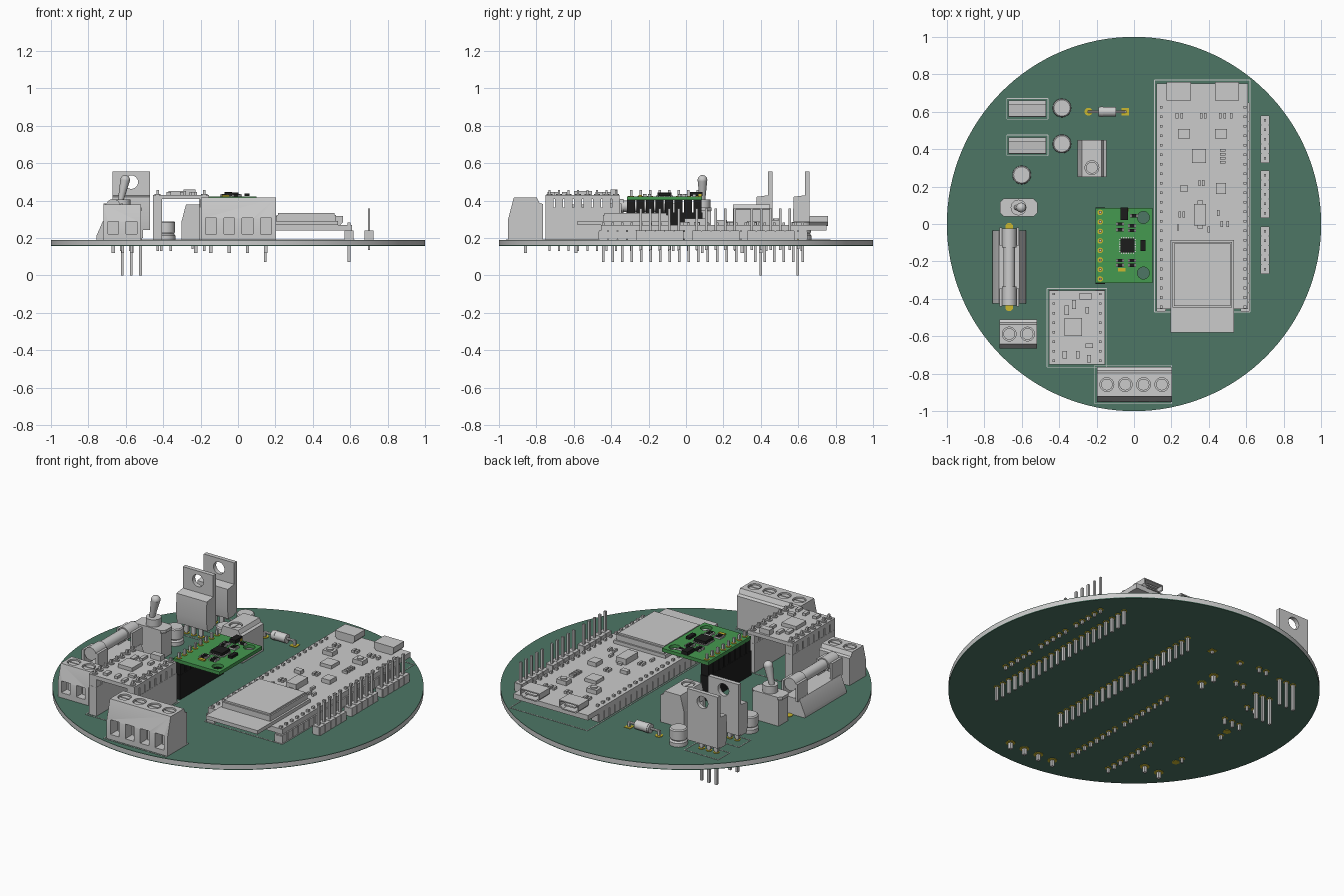
import bpy, bmesh, math
from mathutils import Matrix, Vector


def mat(name, r, g, b):
    m = bpy.data.materials.new(name)
    m.diffuse_color = (r, g, b, 1)
    return m


MASK = mat("solder_mask", 0.075, 0.18, 0.13)
GREEN = mat("bright_green", 0.06, 0.32, 0.08)
BLACK = mat("black_plastic", 0.012, 0.012, 0.012)
GOLD = mat("gold", 0.6, 0.48, 0.03)
TOP, PITCH = 0.19, 0.0508


class Part:
    """Collects simple solids in one mesh."""
    def __init__(self):
        self.bm = bmesh.new()

    def box(self, x0, x1, y0, y1, z0, z1):
        m = Matrix.Translation(((x0 + x1) / 2, (y0 + y1) / 2, (z0 + z1) / 2))
        bmesh.ops.create_cube(self.bm, size=1, matrix=m @ Matrix.Diagonal((x1 - x0, y1 - y0, z1 - z0, 1)))

    def block(self, x, y, w, d, z0, z1):
        self.box(x - w / 2, x + w / 2, y - d / 2, y + d / 2, z0, z1)

    def rod(self, p, q, r, r2=None, n=24):
        p, q = Vector(p), Vector(q)
        m = Matrix.Translation((p + q) / 2) @ (q - p).to_track_quat('Z', 'Y').to_matrix().to_4x4()
        bmesh.ops.create_cone(self.bm, cap_ends=True, segments=n, radius1=r,
                              radius2=r if r2 is None else r2, depth=(q - p).length, matrix=m)

    def cyl(self, x, y, z0, z1, r, r2=None, n=24):
        self.rod((x, y, z0), (x, y, z1), r, r2, n)

    def prism(self, pts, a, b, place):
        lo, hi = [[self.bm.verts.new(place(u, v, t)) for u, v in pts] for t in (a, b)]
        n = len(pts)
        self.bm.faces.new(lo)
        self.bm.faces.new(hi[::-1])
        for i in range(n):
            self.bm.faces.new((lo[i], hi[i], hi[(i + 1) % n], lo[(i + 1) % n]))

    def done(self, name, material=None, m=None):
        if m:
            self.bm.transform(m)
        bmesh.ops.recalc_face_normals(self.bm, faces=self.bm.faces)
        me = bpy.data.meshes.new(name)
        self.bm.to_mesh(me)
        self.bm.free()
        ob = bpy.data.objects.new(name, me)
        bpy.context.collection.objects.link(ob)
        if material:
            me.materials.append(material)
        return ob


def cut(ob, cutter):
    cutter.hide_render = True
    mod = ob.modifiers.new("cut", 'BOOLEAN')
    mod.operation, mod.solver, mod.object = 'DIFFERENCE', 'EXACT', cutter
    bpy.context.view_layer.objects.active = ob
    bpy.ops.object.modifier_apply(modifier="cut")
    bpy.data.objects.remove(cutter)


pads = Part()


def pin(part, x, y, z0, z1, w=0.013):
    part.block(x, y, w, w, z0, z1)
    pads.cyl(x, y, 0.156, 0.193, 0.017, n=16)


# Round board: grey core with green faces
p = Part(); p.cyl(0, 0, 0.163, 0.187, 1, n=128); p.done("board_core")
p = Part()
p.cyl(0, 0, 0.158, 0.163, 1, n=128)
p.cyl(0, 0, 0.187, TOP, 1, n=128)
p.done("board_mask", MASK)

# Printed outlines on the board
p = Part()
for x0, x1, y0, y1 in ((0.11, 0.62, -0.47, 0.77), (-0.68, -0.46, 0.365, 0.475), (-0.68, -0.46, 0.56, 0.67),
                       (-0.465, -0.145, -0.765, -0.345), (-0.21, 0.2, -0.96, -0.755)):
    for x in (x0, x1):
        p.box(x - 0.002, x + 0.002, y0, y1, TOP, 0.192)
    for y in (y0, y1):
        p.box(x0, x1, y - 0.002, y + 0.002, TOP, 0.192)
p.done("board_outlines")

# Two upright regulators with drilled tabs
for i, y in enumerate((0.4, 0.597)):
    p = Part()
    p.box(-0.67, -0.47, y + 0.038, y + 0.063, 0.25, 0.555)
    c = Part(); c.rod((-0.57, y, 0.498), (-0.57, y + 0.1, 0.498), 0.036)
    cut(p.done(f"regulator_tab_{i}"), c.done("tab_cutter"))
    p = Part()
    body = [(y + 0.04, 0.242), (y - 0.015, 0.242), (y - 0.025, 0.3), (y - 0.022, 0.42), (y + 0.04, 0.428)]
    p.prism(body, -0.67, -0.47, lambda u, v, t: (t, u, v))
    for k in (-1, 0, 1):
        x = -0.57 + k * PITCH * 0.95
        pin(p, x, y, 0.0, 0.25, 0.015)
        p.block(x, y, 0.026, 0.015, 0.2, 0.25)
    p.done(f"regulator_body_{i}")

# Can capacitors
for i, (x, y) in enumerate(((-0.385, 0.62), (-0.385, 0.428), (-0.6, 0.262))):
    p = Part()
    for z0, z1, a, b in ((0.19, 0.212, 0.05, 0.05), (0.212, 0.222, 0.05, 0.043),
                         (0.222, 0.232, 0.043, 0.049), (0.232, 0.282, 0.049, 0.049), (0.282, 0.288, 0.049, 0.043)):
        p.cyl(x, y, z0, z1, a, b, 32)
    for s in (-0.025, 0.025):
        pin(p, x + s, y, 0.13, 0.2)
    p.done(f"capacitor_{i}")

# Axial diode
p = Part()
p.rod((-0.19, 0.6, 0.218), (-0.095, 0.6, 0.218), 0.026)
p.rod((-0.18, 0.6, 0.218), (-0.165, 0.6, 0.218), 0.028)
p.rod((-0.245, 0.6, 0.218), (-0.045, 0.6, 0.218), 0.007, n=12)
for x in (-0.243, -0.047):
    pin(p, x, 0.6, 0.14, 0.222)
pads.block(-0.047, 0.6, 0.04, 0.04, 0.156, 0.193)
pads.cyl(-0.243, 0.6, 0.156, 0.193, 0.021)
p.done("diode")

# Toggle switch
p = Part()
oct_ = [(-0.1, -0.028), (-0.08, -0.048), (0.08, -0.048), (0.1, -0.028), (0.1, 0.028), (0.08, 0.048), (-0.08, 0.048), (-0.1, 0.028)]
p.prism(oct_, 0.345, 0.362, lambda u, v, t: (-0.617 + u, 0.088 + v, t))
p.block(-0.617, 0.088, 0.17, 0.09, TOP, 0.35)
p.cyl(-0.617, 0.088, 0.36, 0.405, 0.042)
for x in (-0.668, -0.617, -0.566):
    pin(p, x, 0.088, 0.12, 0.2)
p.rod((-0.627, 0.088, 0.4), (-0.603, 0.088, 0.51), 0.015, 0.026)
bmesh.ops.create_uvsphere(p.bm, u_segments=24, v_segments=12, radius=0.026, matrix=Matrix.Translation((-0.603, 0.088, 0.51)))
p.done("toggle_switch")

# Fuse holder and fuse
p = Part()
prof = [(-0.09, 0), (0.09, 0), (0.09, 0.02), (0.055, 0.1), (-0.055, 0.1), (-0.09, 0.02)]
p.prism(prof, -0.425, -0.035, lambda u, v, t: (-0.667 + u, t, TOP + v))
for y0, y1 in ((-0.44, -0.345), (-0.115, -0.02)):
    for s in (-1, 1):
        p.block(-0.667 + s * 0.046, (y0 + y1) / 2, 0.014, y1 - y0, 0.28, 0.385)
        pin(p, -0.667, (y0 + y1) / 2, 0.13, 0.2)
        pads.cyl(-0.667, -0.23 + s * 0.215, 0.156, 0.193, 0.021)
p.done("fuse_holder")
p = Part()
p.rod((-0.667, -0.43, 0.37), (-0.667, -0.03, 0.37), 0.031)
p.rod((-0.667, -0.435, 0.37), (-0.667, -0.335, 0.37), 0.038)
p.rod((-0.667, -0.125, 0.37), (-0.667, -0.025, 0.37), 0.038)
p.done("fuse")


# Screw terminals: front faces local -y
def terminal(name, x, y, n, depth, h, angle):
    m = Matrix.Translation((x, y, TOP)) @ Matrix.Rotation(angle, 4, 'Z')
    d, w = depth / 2, n * 0.05
    p, c, s = Part(), Part(), Part()
    prof = [(-d, 0), (-d, h * 0.5), (-d * 0.68, h), (d * 0.66, h), (d * 0.8, h * 0.88), (d, h * 0.85), (d, 0)]
    p.prism(prof, -w, w, lambda u, v, t: (t, u, v))
    for k in range(n):
        u = (k - (n - 1) / 2) * 0.098
        c.box(u - 0.029, u + 0.029, -d - 0.02, -d * 0.3, 0.03, h * 0.52)
        c.cyl(u, 0, h - 0.02, h + 0.05, 0.037)
        s.cyl(u, 0, h - 0.025, h - 0.006, 0.031)
        s.block(u, 0, 0.055, 0.008, h - 0.01, h - 0.003)
        s.block(u, -d * 0.32, 0.04, 0.01, 0.03, h * 0.45)
        q = m @ Vector((u, 0, 0))
        s.block(u, 0, 0.018, 0.018, -0.07, 0.01)
        pads.cyl(q.x, q.y, 0.156, 0.193, 0.026)
    cut(p.done(name, m=m), c.done("terminal_cutter", m=m))
    s.done(name + "_screws", m=m)


terminal("power_terminal", -0.618, -0.588, 2, 0.155, 0.19, 0)
terminal("side_terminal", -0.225, 0.35, 2, 0.155, 0.19, -math.pi / 2)
terminal("wide_terminal", 0.002, -0.858, 4, 0.185, 0.225, 0)

# Raised driver module on two sockets
p = Part()
for x in (-0.43, -0.18):
    p.box(x - 0.025, x + 0.025, -0.752, -0.352, TOP, 0.362)
    for k in range(8):
        y = -0.552 + (k - 3.5) * PITCH
        p.block(x, y, 0.048, 0.042, 0.362, 0.41)
        pin(p, x, y, 0.13, 0.455)
        p.cyl(x, y, 0.425, 0.436, 0.017, n=12)
p.done("driver_headers")
p = Part()
p.box(-0.455, -0.155, -0.752, -0.355, 0.408, 0.43)
for x, y, w, d, h in ((-0.325, -0.55, 0.095, 0.095, 0.022), (-0.26, -0.385, 0.065, 0.035, 0.03),
                      (-0.24, -0.65, 0.04, 0.025, 0.015), (-0.36, -0.46, 0.025, 0.05, 0.015),
                      (-0.32, -0.43, 0.02, 0.05, 0.015), (-0.25, -0.46, 0.02, 0.035, 0.015),
                      (-0.37, -0.7, 0.025, 0.04, 0.015), (-0.3, -0.7, 0.02, 0.04, 0.015), (-0.24, -0.72, 0.02, 0.04, 0.015)):
    p.block(x, y, w, d, 0.43, 0.43 + h)
p.done("driver_board")

# Green sensor module on a black header
p, q = Part(), Part()
p.box(-0.206, -0.156, -0.32, 0.088, TOP, 0.335)
for k in range(8):
    y = -0.116 + (k - 3.5) * PITCH
    p.block(-0.181, y, 0.048, 0.043, 0.335, 0.405)
    pin(q, -0.181, y, 0.13, 0.455)
p.done("sensor_header", BLACK)
q.done("sensor_pins")
p, c = Part(), Part()
p.box(-0.206, 0.1, -0.315, 0.085, 0.402, 0.422)
for y in (0.035, -0.262):
    c.cyl(0.05, y, 0.38, 0.45, 0.032)
cut(p.done("sensor_board", GREEN), c.done("hole_cutter"))
chips, small, gold = Part(), Part(), Part()
chips.block(-0.035, -0.115, 0.075, 0.075, 0.424, 0.444)
chips.block(0.048, -0.115, 0.025, 0.06, 0.424, 0.438)
chips.block(-0.052, 0.055, 0.038, 0.065, 0.424, 0.445)
for k in range(6):
    t = (k - 2.5) * 0.013
    small.block(-0.035, -0.115 + t, 0.092, 0.006, 0.422, 0.428)
    small.block(-0.035 + t, -0.115, 0.006, 0.092, 0.422, 0.428)
for x, y in ((-0.075, 0), (-0.075, -0.03), (-0.01, -0.01), (-0.01, -0.035), (-0.075, -0.195), (-0.075, -0.22), (-0.01, -0.195), (-0.01, -0.22), (0.0, 0.045)):
    chips.block(x, y, 0.026, 0.018, 0.422, 0.434)
    small.block(x, y, 0.042, 0.018, 0.422, 0.432)
gold.block(-0.065, -0.245, 0.04, 0.018, 0.422, 0.43)
gold.block(-0.05, 0.085 - 0.01, 0.04, 0.016, 0.422, 0.434)
for k in range(8):
    gold.cyl(-0.181, -0.116 + (k - 3.5) * PITCH, 0.4, 0.425, 0.015, n=16)
chips.done("sensor_chips", BLACK); small.done("sensor_leads"); gold.done("sensor_contacts", GOLD)

# Large controller board with two pin rows
p = Part()
for x in (0.145, 0.593):
    for k in range(22):
        y = 0.09 + (k - 10.5) * PITCH
        p.block(x, y, 0.05, 0.045, TOP, 0.24)
        p.block(x, y, 0.042, PITCH, 0.195, 0.235)
        pin(p, x, y, 0.072, 0.283, 0.014)
p.done("controller_headers")
p = Part()
p.box(0.12, 0.61, -0.455, 0.75, 0.24, 0.27)
for x in (0.267, 0.465):
    p.block(x, 0.483, 0.065, 0.05, 0.27, 0.295)
    p.cyl(x, 0.483, 0.295, 0.303, 0.018)
for x, y, w, d, h in ((0.348, 0.364, 0.075, 0.075, 0.02), (0.465, 0.19, 0.055, 0.06, 0.025),
                      (0.353, 0.05, 0.065, 0.115, 0.035), (0.353, 0.05, 0.03, 0.15, 0.01), (0.267, 0.19, 0.045, 0.03, 0.02)):
    p.block(x, y, w, d, 0.27, 0.27 + h)
for x in (0.23, 0.255, 0.36, 0.38, 0.46, 0.485, 0.52):
    p.block(x, 0.578, 0.014, 0.028, 0.27, 0.285)
for k in range(4):
    p.block(0.475, 0.395 - k * 0.022, 0.03, 0.013, 0.27, 0.284)
for x, y in ((0.245, 0.05), (0.265, 0.05), (0.45, 0.06), (0.5, 0.0), (0.47, 0.0), (0.4, -0.03), (0.35, 0.22), (0.37, 0.22), (0.235, -0.02)):
    p.block(x, y, 0.013, 0.032, 0.27, 0.284)
p.done("controller_board")
# Radio module with shield can
p = Part()
p.box(0.195, 0.535, -0.58, -0.085, 0.268, 0.29)
p.box(0.207, 0.523, -0.445, -0.095, 0.29, 0.322)
p.box(0.215, 0.515, -0.437, -0.103, 0.322, 0.332)
p.done("radio_module")
# Cable sockets
for i, x in enumerate((0.24, 0.497)):
    p, c = Part(), Part()
    prof = [(-0.045, 0.265), (0.045, 0.265), (0.065, 0.285), (0.065, 0.318), (-0.065, 0.318), (-0.065, 0.285)]
    p.prism(prof, 0.66, 0.758, lambda u, v, t: (x + u, t, v))
    c.prism([(u * 0.88, 0.292 + (v - 0.292) * 0.75) for u, v in prof], 0.69, 0.8, lambda u, v, t: (x + u, t, v))
    cut(p.done(f"cable_socket_{i}"), c.done("socket_cutter"))
    p = Part(); p.block(x, 0.72, 0.07, 0.06, 0.288, 0.296); p.done(f"socket_tongue_{i}")

# Three five-pin headers on the right
for i, yc in enumerate((0.452, 0.158, -0.14)):
    p = Part()
    for k in range(5):
        y = yc + (k - 2) * PITCH
        p.block(0.7, y, 0.05, 0.045, TOP, 0.24)
        p.block(0.7, y, 0.042, PITCH, 0.19, 0.238)
        pin(p, 0.7, y, 0.135, 0.358)
    p.done(f"pin_header_{i}")

pads.done("solder_pads", GOLD)

# Smooth round surfaces, keep edges sharp
bpy.ops.object.select_all(action='SELECT')
bpy.context.view_layer.objects.active = bpy.data.objects["solder_pads"]
bpy.ops.object.shade_smooth_by_angle(angle=math.radians(30))
